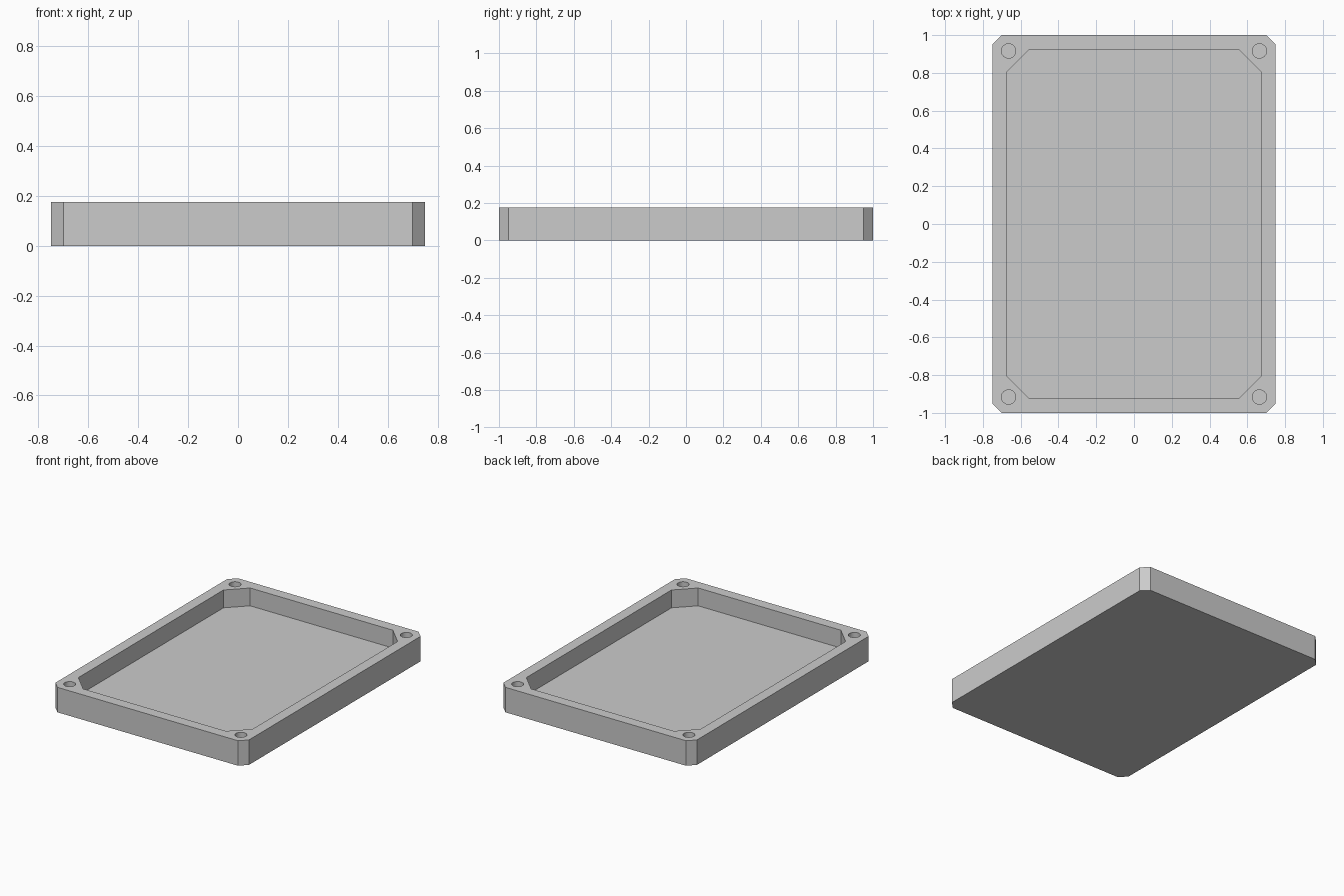
import bpy
import bmesh
from math import cos, sin, tau

cube = bpy.data.objects.get("Cube")
if cube:
    bpy.data.objects.remove(cube, do_unlink=True)

HEIGHT = 0.175
FLOOR = 0.05
OVER = 0.1  # how far cutters stick out above the rim

grey = bpy.data.materials.new("light grey")
grey.use_nodes = True
colour = (0.6, 0.6, 0.6, 1)
grey.diffuse_color = colour
grey.node_tree.nodes["Principled BSDF"].inputs["Base Color"].default_value = colour


def octagon(hx, hy, c):
    """Rectangle outline with its four corners chamfered by c."""
    quarter = [(hx, hy - c), (hx - c, hy)]
    right_to_left = quarter + [(-x, y) for x, y in reversed(quarter)]
    return right_to_left + [(-x, -y) for x, y in right_to_left]


def circle(cx, cy, r, sides=32):
    return [(cx + r * cos(tau * i / sides), cy + r * sin(tau * i / sides))
            for i in range(sides)]


def prism(name, outline, z0, z1):
    """Extrude a flat outline from z0 up to z1."""
    bm = bmesh.new()
    base = bm.faces.new([bm.verts.new((x, y, z0)) for x, y in outline])
    top = bmesh.ops.extrude_face_region(bm, geom=[base])["geom"]
    verts = [g for g in top if isinstance(g, bmesh.types.BMVert)]
    bmesh.ops.translate(bm, verts=verts, vec=(0, 0, z1 - z0))
    bmesh.ops.recalc_face_normals(bm, faces=bm.faces[:])
    mesh = bpy.data.meshes.new(name)
    bm.to_mesh(mesh)
    bm.free()
    mesh.materials.append(grey)
    obj = bpy.data.objects.new(name, mesh)
    bpy.context.collection.objects.link(obj)
    return obj


def cut(target, cutter):
    """Subtract the cutter from the target and discard it."""
    cutter.hide_render = True
    mod = target.modifiers.new("cut", "BOOLEAN")
    mod.operation = "DIFFERENCE"
    mod.solver = "EXACT"
    mod.object = cutter
    bpy.context.view_layer.objects.active = target
    bpy.ops.object.modifier_apply(modifier=mod.name)
    bpy.data.objects.remove(cutter, do_unlink=True)


# Chamfered outer body
tray = prism("tray", octagon(0.75, 1.0, 0.05), 0, HEIGHT)

# Recess with wider corner chamfers
cut(tray, prism("recess_cutter", octagon(0.675, 0.925, 0.122), FLOOR, HEIGHT + OVER))

# Blind screw holes in the corners
for sx in (-1, 1):
    for sy in (-1, 1):
        cut(tray, prism("hole_cutter", circle(sx * 0.664, sy * 0.916, 0.038),
                        FLOOR, HEIGHT + OVER))

# Smooth hole walls, crisp edges elsewhere
bpy.ops.object.select_all(action="DESELECT")
tray.select_set(True)
bpy.context.view_layer.objects.active = tray
bpy.ops.object.shade_smooth_by_angle(angle=0.5)
